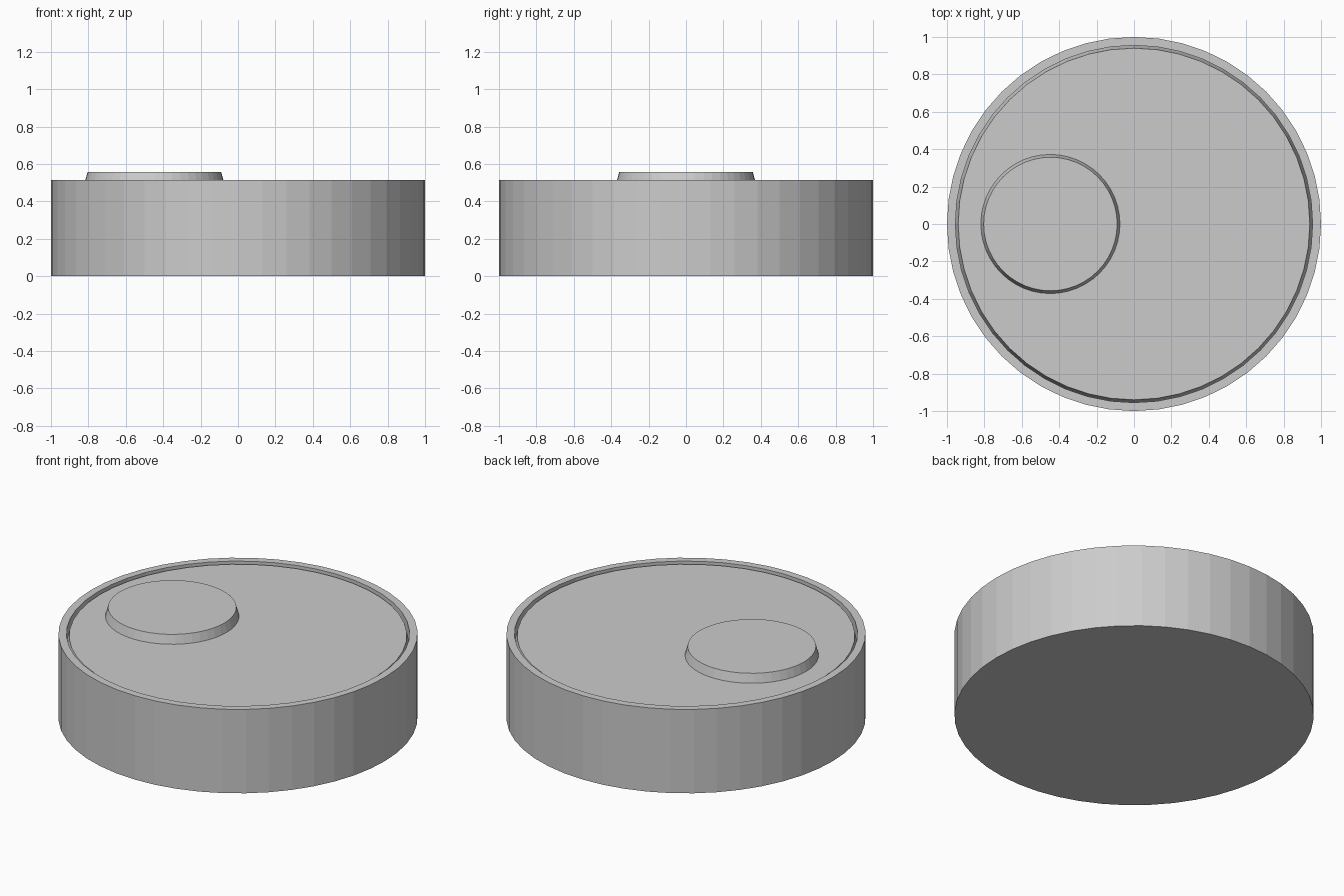
import bpy
import math

SIDES = 48

# Remove the default object
cube = bpy.data.objects.get("Cube")
if cube:
    bpy.data.objects.remove(cube, do_unlink=True)

# Single plain grey finish
grey = bpy.data.materials.new("plain_grey")
grey.use_nodes = True
colour = (0.6, 0.6, 0.6, 1)
grey.diffuse_color = colour
grey.node_tree.nodes["Principled BSDF"].inputs["Base Color"].default_value = colour


def turned_part(name, profile, centre=(0, 0, 0)):
    """Revolve (radius, height) points into a flat-faced solid with end caps."""
    verts = [(r * math.cos(math.tau * i / SIDES), r * math.sin(math.tau * i / SIDES), z)
             for r, z in profile for i in range(SIDES)]
    faces = [tuple(reversed(range(SIDES)))]
    for ring in range(len(profile) - 1):
        a, b = ring * SIDES, (ring + 1) * SIDES
        for i in range(SIDES):
            j = (i + 1) % SIDES
            faces.append((a + i, a + j, b + j, b + i))
    faces.append(tuple(range(len(verts) - SIDES, len(verts))))
    mesh = bpy.data.meshes.new(name)
    mesh.from_pydata(verts, [], faces)
    mesh.materials.append(grey)
    part = bpy.data.objects.new(name, mesh)
    part.location = centre
    bpy.context.collection.objects.link(part)
    return part


# Shallow round cup with a thin raised rim
turned_part("outer_body", [(1, 0), (1, 0.515), (0.955, 0.515), (0.955, 0.44)])

# Tapered plate set just below the rim
turned_part("inset_plate", [(0.955, 0.44), (0.94, 0.503)])

# Tapered off-centre button standing on the plate
turned_part("raised_button", [(0.372, 0.503), (0.357, 0.557)], (-0.447, 0, 0))
